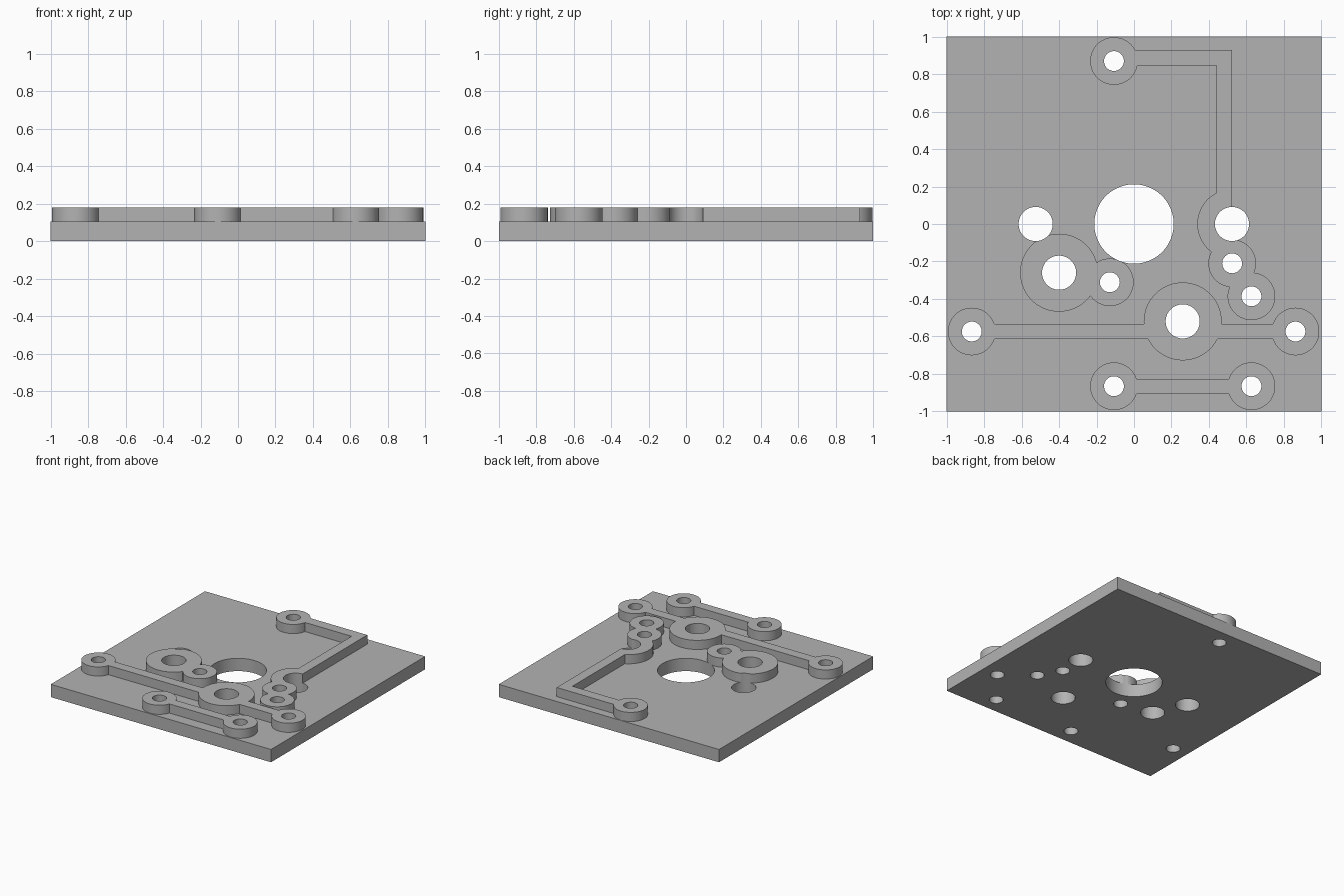
import bpy
import bmesh
from math import cos, sin, pi

PLATE_TOP, TRACE_TOP = 0.105, 0.18
PAD_R, BIG_PAD_R = 0.127, 0.208
PIN_R, BOLT_R, SHAFT_R = 0.053, 0.091, 0.212

if "Cube" in bpy.data.objects:
    bpy.data.objects.remove(bpy.data.objects["Cube"])

grey = bpy.data.materials.new("plain grey")
grey.use_nodes = True
colour = (0.45, 0.45, 0.45, 1)
grey.diffuse_color = colour
grey.node_tree.nodes["Principled BSDF"].inputs["Base Color"].default_value = colour


def disc(x, y, r, start=0.0, sweep=2 * pi, n=72):
    """Outline of a full disc, or of a sector closed by its chord."""
    count = n if sweep > 6 else n + 1
    return [(x + r * cos(start + sweep * i / n), y + r * sin(start + sweep * i / n))
            for i in range(count)]


def bar(x0, y0, x1, y1):
    return [(x0, y0), (x1, y0), (x1, y1), (x0, y1)]


def prism(name, outline, z0, z1):
    """Extrude a flat outline upwards into a solid."""
    bm = bmesh.new()
    face = bm.faces.new([bm.verts.new((x, y, z0)) for x, y in outline])
    top = bmesh.ops.extrude_face_region(bm, geom=[face])["geom"]
    verts = [v for v in top if isinstance(v, bmesh.types.BMVert)]
    bmesh.ops.translate(bm, verts=verts, vec=(0, 0, z1 - z0))
    bmesh.ops.recalc_face_normals(bm, faces=bm.faces)
    mesh = bpy.data.meshes.new(name)
    bm.to_mesh(mesh)
    bm.free()
    mesh.materials.append(grey)
    obj = bpy.data.objects.new(name, mesh)
    bpy.context.collection.objects.link(obj)
    return obj


def combine(obj, outline, operation, z0, z1):
    """Apply one boolean with a temporary prism."""
    tool = prism("cutter", outline, z0, z1)
    tool.hide_render = True
    bpy.context.view_layer.objects.active = obj
    mod = obj.modifiers.new("shape", "BOOLEAN")
    mod.operation, mod.solver, mod.object = operation, "EXACT", tool
    bpy.ops.object.modifier_apply(modifier=mod.name)
    bpy.data.objects.remove(tool)


# Hole centres
pins = {
    "back": (-0.107, 0.87), "inner": (0.524, -0.21), "outer": (0.627, -0.386),
    "middle": (-0.129, -0.311), "left_end": (-0.866, -0.574), "right_end": (0.862, -0.574),
    "front_a": (-0.107, -0.866), "front_b": (0.627, -0.866),
}
bolts = {"left_stud": (-0.4, -0.26), "right_stud": (0.26, -0.52),
         "left_mount": (-0.525, 0), "right_mount": (0.523, 0)}


def pad(key):
    return disc(*pins[key], PAD_R)


# Raised tracks, each a union of pads and bars
tracks = {
    "corner_track": [pad("back"), bar(-0.05, 0.845, 0.523, 0.93), bar(0.44, 0, 0.523, 0.93),
                     disc(0.523, 0, 0.185, pi / 2, pi), pad("inner"), pad("outer")],
    "stud_track": [disc(*bolts["left_stud"], BIG_PAD_R), pad("middle")],
    "long_track": [pad("left_end"), bar(-0.82, -0.615, 0.82, -0.533),
                   disc(*bolts["right_stud"], BIG_PAD_R), pad("right_end")],
    "front_track": [pad("front_a"), bar(-0.06, -0.908, 0.58, -0.828), pad("front_b")],
}

parts = [prism("base_plate", bar(-1, -1, 1, 1), 0, PLATE_TOP)]
for name, outlines in tracks.items():
    track = prism(name, outlines[0], PLATE_TOP, TRACE_TOP)
    for outline in outlines[1:]:
        combine(track, outline, "UNION", PLATE_TOP, TRACE_TOP)
    parts.append(track)

# Through holes in the plate and the tracks
holes = [disc(0, 0, SHAFT_R)]
holes += [disc(x, y, PIN_R, n=48) for x, y in pins.values()]
holes += [disc(x, y, BOLT_R) for x, y in bolts.values()]
for part in parts:
    for hole in holes:
        combine(part, hole, "DIFFERENCE", -0.1, TRACE_TOP + 0.1)

# Smooth round walls, sharp rims
for part in parts:
    bpy.ops.object.select_all(action="DESELECT")
    part.select_set(True)
    bpy.context.view_layer.objects.active = part
    bpy.ops.object.shade_smooth_by_angle(angle=pi / 6)
